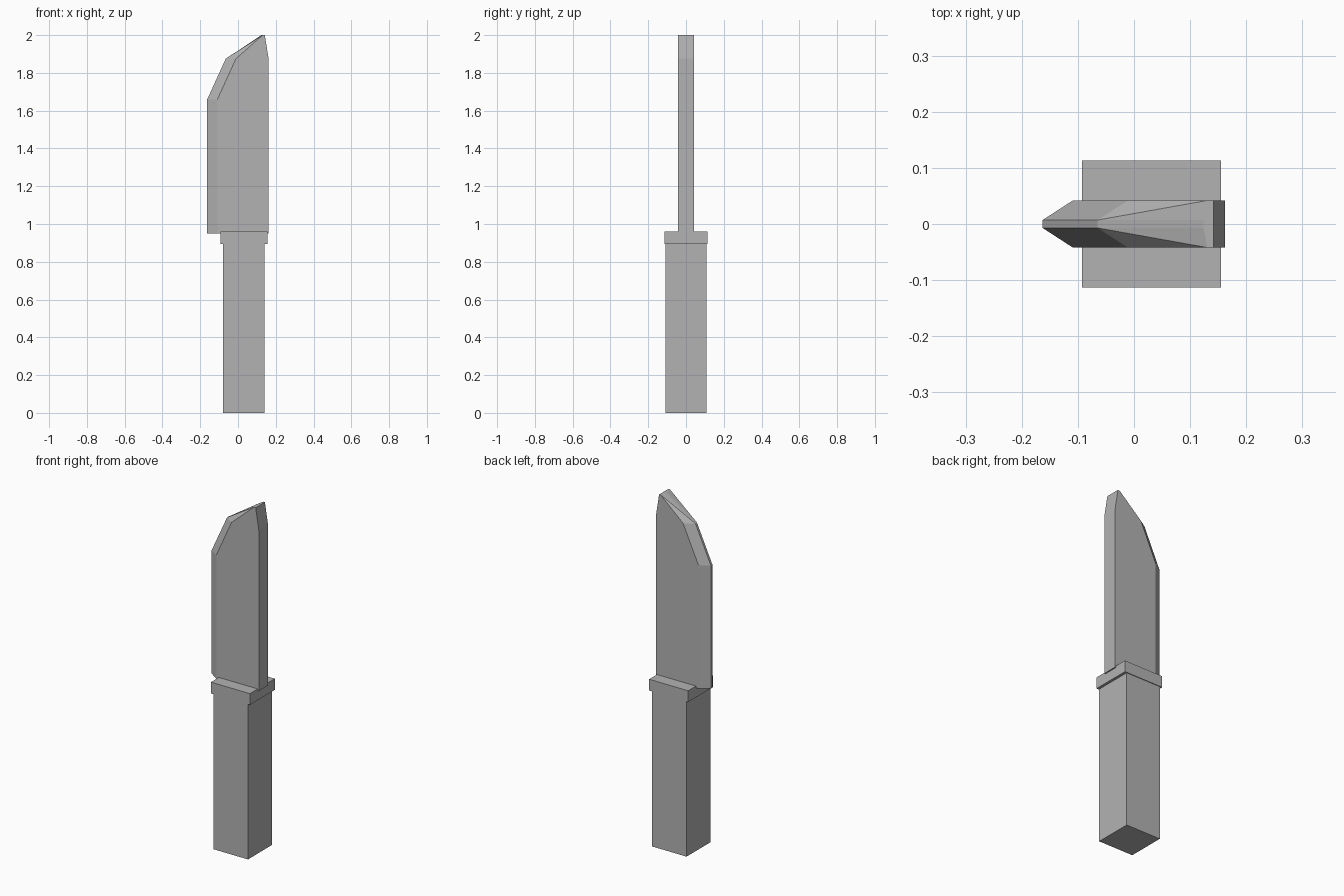
import bpy, bmesh

if "Cube" in bpy.data.objects:
    bpy.data.objects.remove(bpy.data.objects["Cube"])

steel = bpy.data.materials.new("plain_grey")
steel.diffuse_color = (0.45, 0.45, 0.45, 1)
steel.use_nodes = True
steel.node_tree.nodes["Principled BSDF"].inputs["Base Color"].default_value = steel.diffuse_color


def finish(name, bm):
    bmesh.ops.recalc_face_normals(bm, faces=bm.faces)
    mesh = bpy.data.meshes.new(name)
    bm.to_mesh(mesh)
    bm.free()
    mesh.materials.append(steel)
    obj = bpy.data.objects.new(name, mesh)
    bpy.context.collection.objects.link(obj)


def box(name, x0, x1, half_y, z0, z1):
    bm = bmesh.new()
    bmesh.ops.create_cube(bm, size=1)
    for v in bm.verts:
        v.co.x = x1 if v.co.x > 0 else x0
        v.co.y = half_y if v.co.y > 0 else -half_y
        v.co.z = z1 if v.co.z > 0 else z0
    finish(name, bm)


# Handle and guard
box("handle", -0.08, 0.14, 0.109, 0, 0.895)
box("guard", -0.093, 0.155, 0.113, 0.895, 0.96)

# Blade: six-sided sections (cutting edge, bevel line, spine) lofted upwards
T, E = 0.042, 0.007
levels = [  # z, edge x, bevel x, spine x
    (0.95, -0.163, -0.109, 0.162),
    (1.66, -0.163, -0.109, 0.162),
    (1.875, -0.065, -0.011, 0.162),
    (2.0, 0.124, 0.131, 0.142),
]
bm = bmesh.new()
rings = []
for z, edge, bevel, spine in levels:
    pts = [(edge, -E), (bevel, -T), (spine, -T), (spine, T), (bevel, T), (edge, E)]
    rings.append([bm.verts.new((x, y, z)) for x, y in pts])
for k, (a, b) in enumerate(zip(rings, rings[1:])):
    for i in range(6):
        j = (i + 1) % 6
        quad = [a[i], a[j], b[j], b[i]]
        if k == 2 and i in (0, 4):
            # twisted tip bevel, split from the edge to the bevel line
            e, v = (0, 2) if i == 0 else (1, 3)
            bm.faces.new((quad[e], quad[e + 1], quad[v]))
            bm.faces.new((quad[v], quad[(v + 1) % 4], quad[e]))
        else:
            bm.faces.new(quad)
bm.faces.new(rings[0][::-1])
bm.faces.new(rings[-1])
bmesh.ops.recalc_face_normals(bm, faces=bm.faces)
bmesh.ops.dissolve_limit(bm, angle_limit=0.005, verts=bm.verts, edges=bm.edges)
finish("blade", bm)
